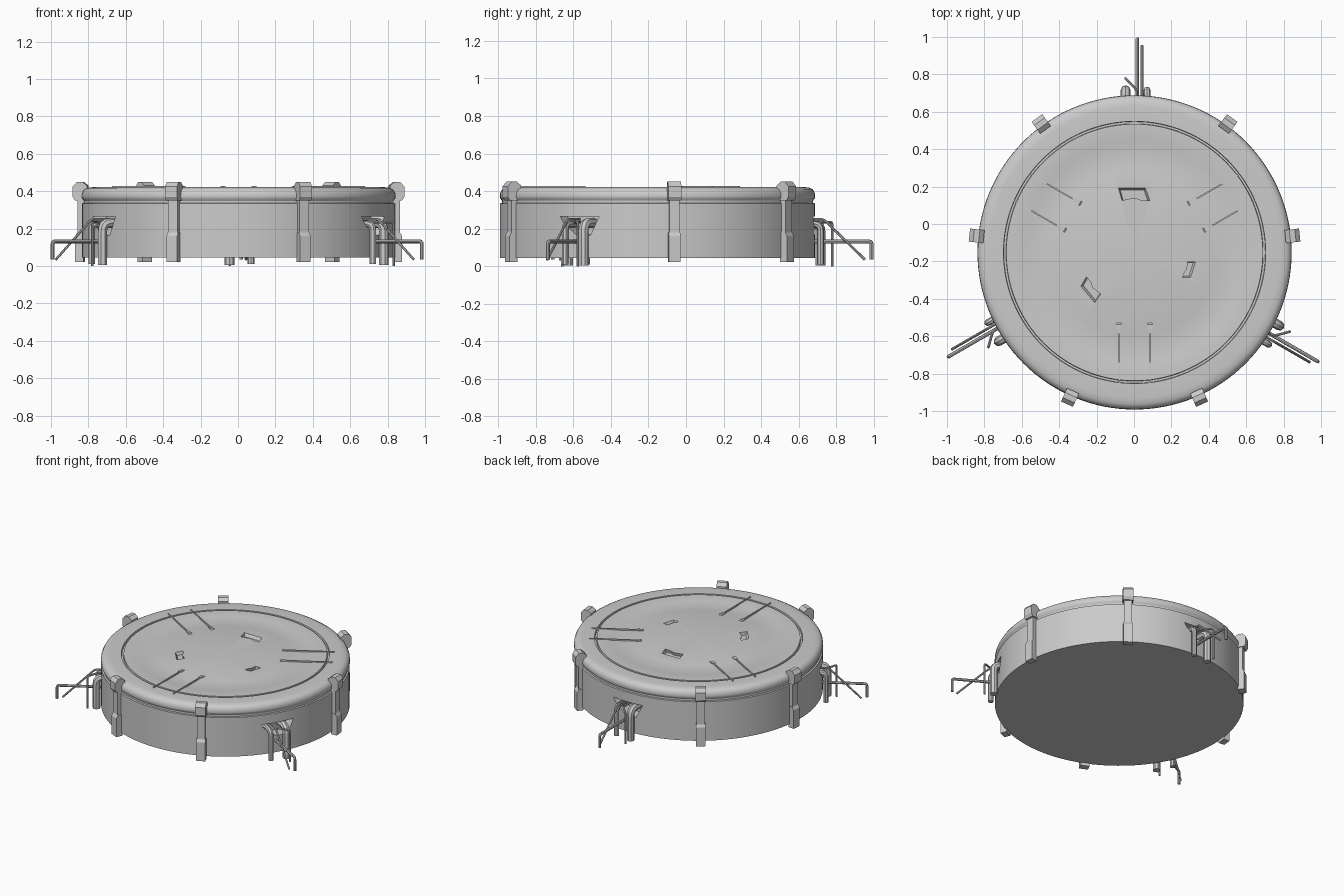
import bpy, bmesh
from math import cos, sin, pi, radians
from mathutils import Matrix, Vector

if "Cube" in bpy.data.objects:
    bpy.data.objects.remove(bpy.data.objects["Cube"])

CENTRE = Vector((0.003, -0.152, 0))
grey = bpy.data.materials.new("plain grey")
grey.use_nodes = True
grey.diffuse_color = (0.6, 0.6, 0.6, 1)
grey.node_tree.nodes["Principled BSDF"].inputs["Base Color"].default_value = (0.6, 0.6, 0.6, 1)


def place(angle):
    """Local x = sideways, y = outward from the drum axis, at a compass angle."""
    return Matrix.Translation(CENTRE) @ Matrix.Rotation(radians(angle - 90), 4, "Z")


def finish(name, bm, matrix, smooth=True):
    bmesh.ops.recalc_face_normals(bm, faces=bm.faces)
    mesh = bpy.data.meshes.new(name)
    bm.to_mesh(mesh)
    bm.free()
    mesh.materials.append(grey)
    ob = bpy.data.objects.new(name, mesh)
    bpy.context.collection.objects.link(ob)
    ob.matrix_world = matrix
    if smooth:
        shade(ob)
    return ob


def shade(ob):
    bpy.ops.object.select_all(action="DESELECT")
    ob.select_set(True)
    bpy.context.view_layer.objects.active = ob
    bpy.ops.object.shade_smooth_by_angle(angle=radians(35))


def lathe(name, profile, steps=128):
    bm = bmesh.new()
    rings = []
    for r, z in profile:
        if r == 0:
            rings.append([bm.verts.new((0, 0, z))] * steps)
        else:
            rings.append([bm.verts.new((r * cos(2 * pi * i / steps), r * sin(2 * pi * i / steps), z))
                          for i in range(steps)])
    for a, b in zip(rings, rings[1:]):
        for i in range(steps):
            j = (i + 1) % steps
            bm.faces.new(dict.fromkeys((a[i], a[j], b[j], b[i])))
    return finish(name, bm, Matrix.Translation(CENTRE))


def prism(name, points, matrix, smooth=False):
    """Solid between two matching loops: points = (loop_a, loop_b)."""
    bm = bmesh.new()
    a, b = [[bm.verts.new(p) for p in loop] for loop in points]
    bm.faces.new(a)
    bm.faces.new(b)
    for i in range(len(a)):
        j = (i + 1) % len(a)
        bm.faces.new((a[i], a[j], b[j], b[i]))
    return finish(name, bm, matrix, smooth)


def slab(name, profile, width, matrix, x=0):
    """Extrude an (outward, z) outline sideways."""
    return prism(name, [[(x + s * width / 2, r, z) for r, z in profile] for s in (-1, 1)], matrix)


def pipe(name, path, radius, matrix, bend=0.0):
    """Tube along a path; corners are rounded by the bend distance."""
    pts = [Vector(p) for p in path]
    route = [pts[0]]
    for p, c, n in zip(pts, pts[1:], pts[2:]):
        a, b = c + (p - c).normalized() * bend, c + (n - c).normalized() * bend
        route += [a.lerp(c, t / 5).lerp(c.lerp(b, t / 5), t / 5) for t in range(6)] if bend else [c]
    route.append(pts[-1])
    curve = bpy.data.curves.new(name, "CURVE")
    curve.dimensions = "3D"
    curve.bevel_depth = radius
    curve.bevel_resolution = 2
    curve.use_fill_caps = True
    line = curve.splines.new("POLY")
    line.points.add(len(route) - 1)
    for point, co in zip(line.points, route):
        point.co = (*co, 1)
    temp = bpy.data.objects.new(name, curve)
    bpy.context.collection.objects.link(temp)
    bm = bmesh.new()
    bm.from_mesh(temp.to_mesh())
    bpy.data.objects.remove(temp)
    bmesh.ops.remove_doubles(bm, verts=bm.verts, dist=0.0001)
    finish(name, bm, matrix)


def carve(target, cutters):
    for cutter in cutters:
        mod = target.modifiers.new("cut", "BOOLEAN")
        mod.operation = "DIFFERENCE"
        mod.solver = "EXACT"
        mod.object = cutter
    bpy.context.view_layer.update()
    mesh = bpy.data.meshes.new_from_object(target.evaluated_get(bpy.context.evaluated_depsgraph_get()))
    target.modifiers.clear()
    target.data = mesh
    for cutter in cutters:
        bpy.data.objects.remove(cutter)
    shade(target)


# Drum wall and lid
body = lathe("drum_body", [(0, 0.045), (0.838, 0.045), (0.838, 0.335), (0.828, 0.338), (0.828, 0.35), (0, 0.35)])
lid = lathe("drum_lid", [
    (0, 0.345), (0.825, 0.345), (0.838, 0.362), (0.84, 0.37), (0.838, 0.39), (0.828, 0.408), (0.81, 0.418),
    (0.78, 0.422), (0.701, 0.422), (0.699, 0.405), (0.688, 0.405), (0.686, 0.422),
    (0.605, 0.422), (0.585, 0.418), (0.45, 0.418), (0.43, 0.422), (0, 0.422)])

# Shallow pockets in the lid and pipe openings in the wall
outline = [(-0.09, 0.05), (0.06, 0.05), (0.085, -0.02), (0.04, -0.02), (0.0, -0.005), (-0.07, -0.02)]
pockets = []
for angle, scale in ((90, 1), (-18, 0.6), (220, 0.8)):
    loops = [[(x * k, 0.30 + y * k - drop, z) for x, y in outline]
             for k, z, drop in ((scale, 0.43, 0), (scale * 0.85, 0.40, 0.01))]
    pockets.append(prism("pocket_cutter", loops, place(angle), False))
carve(lid, pockets)
sides = (90, -30, 210)
opening = [(-0.12, 0.265), (0.12, 0.265), (0.10, 0.235), (0.02, 0.17), (-0.07, 0.165)]
carve(body, [prism("opening_cutter", [[(x, r, z) for x, z in opening] for r in (0.75, 0.9)], place(a))
             for a in sides])

for n, side in enumerate(sides, 1):
    m = place(side)
    # Clamps, two beside each pipe group
    for offset in (-36, 36):
        c = place(side + offset)
        slab("clamp_head", [(0.81, 0.35), (0.875, 0.35), (0.888, 0.37), (0.888, 0.425), (0.865, 0.45),
                            (0.835, 0.45), (0.81, 0.43)], 0.07, c)
        slab("clamp_strap", [(0.83, 0.14), (0.864, 0.14), (0.864, 0.36), (0.83, 0.36)], 0.055, c)
        slab("clamp_foot", [(0.83, 0.022), (0.876, 0.022), (0.876, 0.16), (0.864, 0.18), (0.83, 0.18)], 0.062, c)
    # Pipe group
    pipe("thick_down_pipe", [(-0.048, 0.76, 0.23), (-0.048, 0.868, 0.23), (-0.048, 0.868, 0.005)], 0.026, m, 0.045)
    pipe("slim_down_pipe", [(0.067, 0.76, 0.225), (0.067, 0.868, 0.225), (0.067, 0.868, 0.01)], 0.018, m, 0.035)
    pipe("outlet_pipe", [(0.015, 0.76, 0.132), (0.015, 1.14, 0.132), (0.015, 1.14, 0.035)], 0.01, m, 0.015)
    pipe("drain_pipe", [(0.04, 0.76, 0.25), (0.04, 0.885, 0.25), (0.04, 1.105, 0.035)], 0.007, m, 0.02)
    pipe("side_pipe", [(0.012, 0.76, 0.235), (0.012, 0.87, 0.235), (-0.048, 0.93, 0.235),
                       (-0.048, 0.93, 0.0)], 0.007, m, 0.015)
    # Paired wires lying on the lid, opposite each pipe group
    w = place(side + 180)
    for x in (-0.083, 0.083):
        slab("lid_wire", [(0.40, 0.415), (0.40, 0.428), (0.73, 0.428), (0.73, 0.415)], 0.008, w, x)
        slab("wire_anchor", [(0.375, 0.42), (0.385, 0.427), (0.42, 0.427), (0.42, 0.415)], 0.025, w, x)
